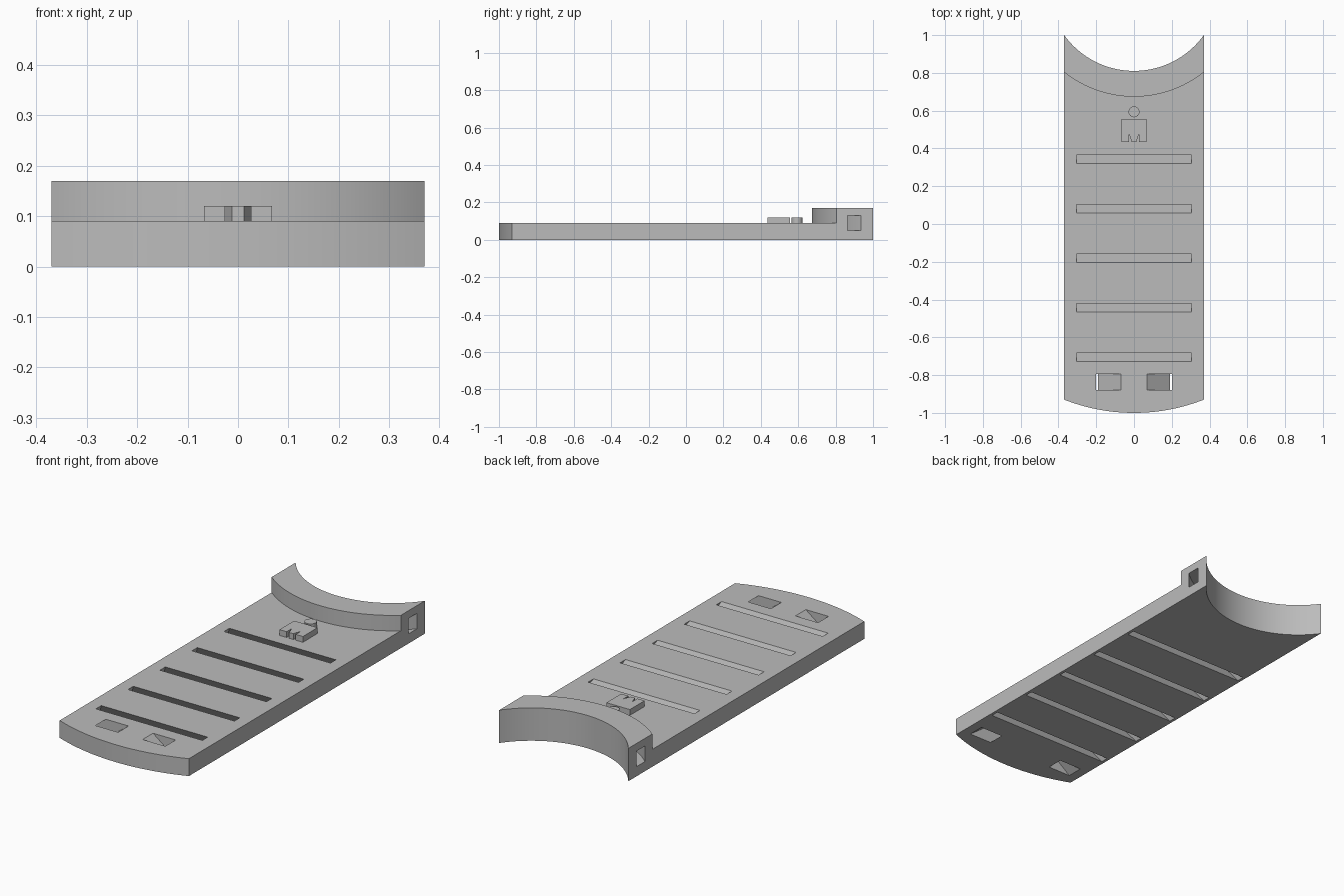
import bpy, bmesh, math

if "Cube" in bpy.data.objects:
    bpy.data.objects.remove(bpy.data.objects["Cube"], do_unlink=True)

HALF_W, DECK, COLLAR = 0.37, 0.09, 0.17
ARC_Y = 1.266          # common centre of the collar arcs

grey = bpy.data.materials.new("plain_grey")
grey.use_nodes = True
colour = (0.5, 0.5, 0.5, 1)
grey.diffuse_color = colour
grey.node_tree.nodes["Principled BSDF"].inputs["Base Color"].default_value = colour


def arc(cy, radius, half, n=48):
    """Arc bulging toward -y, from -half to +half in x."""
    a = math.asin(half / radius)
    angles = [a * (2 * i / n - 1) for i in range(n + 1)]
    return [(radius * math.sin(t), cy - radius * math.cos(t)) for t in angles]


def rect(x0, x1, y0, y1):
    return [(x0, y0), (x1, y0), (x1, y1), (x0, y1)]


def loft(bm, low, high, z0, z1):
    """Closed solid between two matching outlines."""
    a = [bm.verts.new((x, y, z0)) for x, y in low]
    b = [bm.verts.new((x, y, z1)) for x, y in high]
    bm.faces.new(a[::-1])
    bm.faces.new(b)
    for i in range(len(a)):
        j = (i + 1) % len(a)
        bm.faces.new((a[i], a[j], b[j], b[i]))


def slanted_cut(bm, low, high):
    """Cutter through the deck, carried on slightly past both faces."""
    def at(t):
        return [(p[0] + (q[0] - p[0]) * t, p[1] + (q[1] - p[1]) * t)
                for p, q in zip(low, high)]
    loft(bm, at(-0.1), at(1.1), -0.1 * DECK, 1.1 * DECK)


def finish(bm, name):
    bmesh.ops.recalc_face_normals(bm, faces=bm.faces)
    mesh = bpy.data.meshes.new(name)
    bm.to_mesh(mesh)
    bm.free()
    mesh.materials.append(grey)
    ob = bpy.data.objects.new(name, mesh)
    bpy.context.collection.objects.link(ob)
    return ob


def raise_faces(bm, faces, height):
    new = bmesh.ops.extrude_face_region(bm, geom=faces)["geom"]
    verts = [g for g in new if isinstance(g, bmesh.types.BMVert)]
    bmesh.ops.translate(bm, verts=verts, vec=(0, 0, height))
    return [g for g in new if isinstance(g, bmesh.types.BMFace)]


# Deck with a rounded front and a raised curved collar at the back
bm = bmesh.new()
front, middle, back = [
    [bm.verts.new((x, y, 0)) for x, y in arc(cy, r, HALF_W)]
    for cy, r in ((0.01, 1.01), (ARC_Y, 0.592), (ARC_Y, 0.4555))]
floor = [bm.faces.new(front + middle[::-1]), bm.faces.new(middle + back[::-1])]
tops = raise_faces(bm, floor, DECK)
collar_top = max(tops, key=lambda f: f.calc_center_median().y)
raise_faces(bm, [collar_top], COLLAR - DECK)
deck = finish(bm, "deck_with_collar")

# Cutters: leaning slots, strap holes and the curved tunnel in the collar
bm = bmesh.new()
for i in range(5):
    y = 0.343 - 0.262 * i
    slanted_cut(bm, rect(-0.355, 0.355, y + 0.035, y + 0.075),
                rect(-0.305, 0.305, y - 0.022, y + 0.022))
for s in (-1, 1):
    slanted_cut(bm, rect(s * 0.19, s * 0.32, -0.88, -0.795),
                rect(s * 0.07, s * 0.20, -0.88, -0.795))
tunnel = arc(ARC_Y, 0.546, 0.4) + arc(ARC_Y, 0.497, 0.4)[::-1]
loft(bm, tunnel, tunnel, 0.05, 0.13)
cutter = finish(bm, "cutter")
cutter.hide_render = True

mod = deck.modifiers.new("openings", "BOOLEAN")
mod.operation, mod.solver, mod.object = "DIFFERENCE", "EXACT", cutter
bpy.context.view_layer.update()
cut = bpy.data.meshes.new_from_object(
    deck.evaluated_get(bpy.context.evaluated_depsgraph_get()))
deck.modifiers.clear()
deck.data = cut
bpy.data.objects.remove(cutter, do_unlink=True)

# Raised figure: notched body and round head
bm = bmesh.new()
half = [(0.012, 0.435), (0.026, 0.477), (0.026, 0.435), (0.067, 0.435), (0.067, 0.555)]
body = half + [(-x, y) for x, y in half[::-1]]
loft(bm, body, body, DECK - 0.005, 0.12)
finish(bm, "figure_body")

bm = bmesh.new()
turns = [math.tau * i / 32 for i in range(32)]
disc = [(0.029 * math.cos(t), 0.594 + 0.029 * math.sin(t)) for t in turns]
loft(bm, disc, disc, DECK - 0.005, 0.12)
head = finish(bm, "figure_head")

# Smooth the curved walls, keep edges crisp
bpy.ops.object.select_all(action="DESELECT")
for ob in (deck, head):
    ob.select_set(True)
bpy.context.view_layer.objects.active = deck
bpy.ops.object.shade_smooth_by_angle(angle=math.radians(25))
